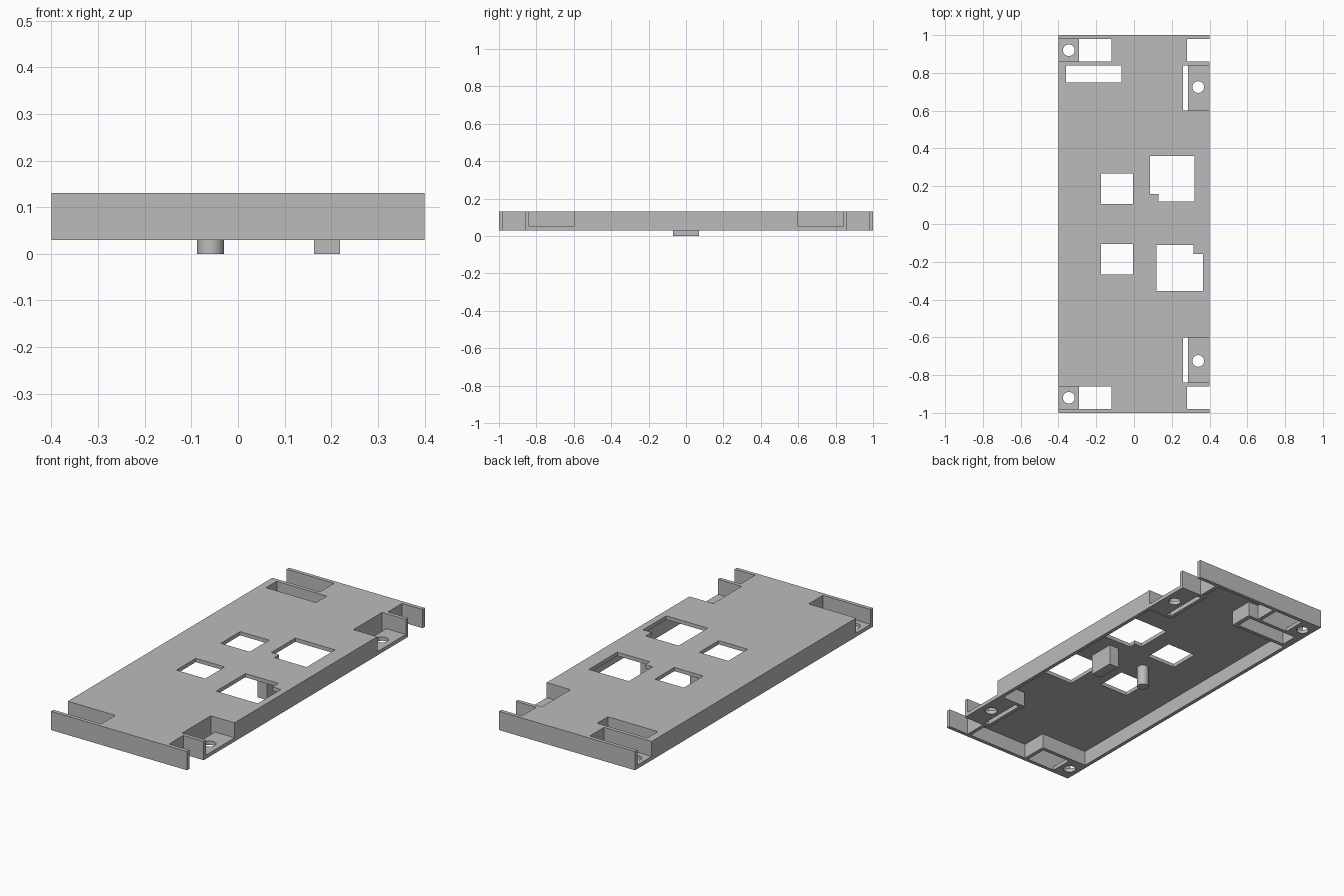
import bpy, bmesh, math

if "Cube" in bpy.data.objects:
    bpy.data.objects.remove(bpy.data.objects["Cube"])

grey = bpy.data.materials.new("grey plastic")
grey.diffuse_color = (0.5, 0.5, 0.5, 1)
grey.use_nodes = True
grey.node_tree.nodes["Principled BSDF"].inputs["Base Color"].default_value = grey.diffuse_color

BOTTOM, TOP, WALL = 0.03, 0.13, 0.02


def prism(name, points, z0, z1):
    """Extrude a flat outline from z0 up to z1."""
    bm = bmesh.new()
    face = bm.faces.new([bm.verts.new((x, y, z0)) for x, y in points])
    res = bmesh.ops.extrude_face_region(bm, geom=[face])
    verts = [g for g in res["geom"] if isinstance(g, bmesh.types.BMVert)]
    bmesh.ops.translate(bm, verts=verts, vec=(0, 0, z1 - z0))
    bmesh.ops.recalc_face_normals(bm, faces=bm.faces)
    mesh = bpy.data.meshes.new(name)
    bm.to_mesh(mesh)
    bm.free()
    mesh.materials.append(grey)
    obj = bpy.data.objects.new(name, mesh)
    bpy.context.collection.objects.link(obj)
    return obj


def rect(x0, x1, y0, y1):
    return [(x0, y0), (x1, y0), (x1, y1), (x0, y1)]


def circle(cx, cy, r, n=32):
    return [(cx + r * math.cos(2 * math.pi * i / n),
             cy + r * math.sin(2 * math.pi * i / n)) for i in range(n)]


def smooth(obj):
    bpy.ops.object.select_all(action="DESELECT")
    obj.select_set(True)
    bpy.context.view_layer.objects.active = obj
    bpy.ops.object.shade_smooth_by_angle(angle=math.radians(30))


def cut(body, points, z0=-0.1, z1=0.3):
    """Subtract a prism from the body."""
    cutter = prism("cutter", points, z0, z1)
    cutter.hide_render = True
    mod = body.modifiers.new("cut", "BOOLEAN")
    mod.operation, mod.solver, mod.object = "DIFFERENCE", "EXACT", cutter
    bpy.context.view_layer.objects.active = body
    bpy.ops.object.modifier_apply(modifier=mod.name)
    bpy.data.objects.remove(cutter, do_unlink=True)


cover = prism("cover_shell", rect(-0.4, 0.4, -1, 1), BOTTOM, TOP)

# Hollow underside, leaving walls around every pocket and slot
cavity = [(-0.10, -0.98), (0.26, -0.98), (0.26, -0.86), (0.24, -0.86),
          (0.24, -0.58), (0.38, -0.58), (0.38, 0.58), (0.24, 0.58),
          (0.24, 0.86), (0.26, 0.86), (0.26, 0.98), (-0.10, 0.98),
          (-0.10, 0.86), (-0.04, 0.86), (-0.04, 0.73), (-0.38, 0.73),
          (-0.38, -0.84), (-0.10, -0.84)]
cut(cover, cavity, -0.1, TOP - WALL)

for s in (-1, 1):
    def span(a, b):
        return sorted((s * a, s * b))

    # Corner notch, open to the side
    cut(cover, rect(0.28, 0.5, *span(0.86, 0.98)))
    # Screw pocket on the long side, with its slit and hole
    cut(cover, rect(0.26, 0.5, *span(0.60, 0.84)), BOTTOM + WALL)
    cut(cover, rect(0.26, 0.285, *span(0.60, 0.84)))
    cut(cover, circle(0.34, s * 0.725, 0.031))
    # Corner screw pocket with its window and hole
    cut(cover, rect(-0.5, -0.12, *span(0.86, 0.98)), BOTTOM + WALL)
    cut(cover, rect(-0.29, -0.12, *span(0.86, 0.98)))
    cut(cover, circle(-0.345, s * 0.92, 0.031))
    # Small square window
    cut(cover, rect(-0.175, -0.005, *span(0.105, 0.268)))

# Long slot
cut(cover, rect(-0.36, -0.065, 0.75, 0.84))

# Large windows with one stepped corner
cut(cover, [(0.13, 0.12), (0.32, 0.12), (0.32, 0.36), (0.085, 0.36),
            (0.085, 0.16), (0.13, 0.16)])
cut(cover, [(0.12, -0.355), (0.365, -0.355), (0.365, -0.16), (0.315, -0.16),
            (0.315, -0.11), (0.12, -0.11)])
smooth(cover)

# Supports hanging below the top plate
pin = prism("support_pin", circle(-0.059, 0, 0.029), 0, TOP - WALL)
smooth(pin)
prism("support_block", rect(0.163, 0.219, -0.07, 0.07), 0, TOP - WALL)
